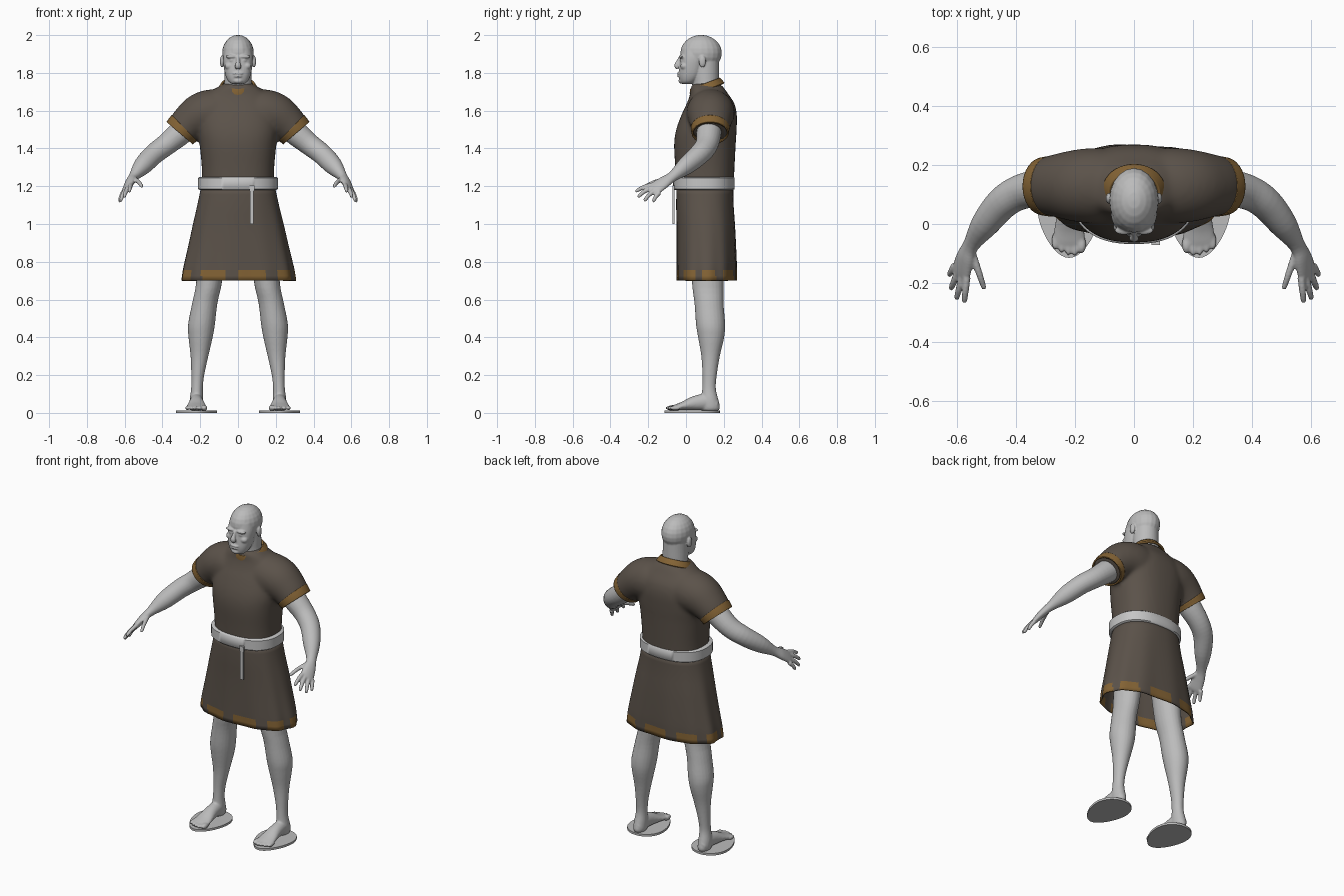
import bpy, bmesh, math
from mathutils import Vector, Matrix

cube = bpy.data.objects.get("Cube")
if cube:
    bpy.data.objects.remove(cube)


def material(name, rgb):
    m = bpy.data.materials.new(name)
    m.use_nodes = True
    m.diffuse_color = (*rgb, 1)
    m.node_tree.nodes["Principled BSDF"].inputs["Base Color"].default_value = (*rgb, 1)
    return m


SKIN = material("pale grey skin", (0.5, 0.5, 0.5))
CLOTH = material("dark brown cloth", (0.105, 0.085, 0.068))
TRIM = material("ochre trim", (0.23, 0.125, 0.035))
BELT = material("light grey belt", (0.56, 0.56, 0.56))
X, Z = Vector((1, 0, 0)), Vector((0, 0, 1))


def smooth_path(stations, steps):
    """Catmull-Rom interpolation of (x, y, z, a, b) stations."""
    p = [Vector(s) for s in stations]
    out = []
    for i in range(len(p) - 1):
        p0, p1, p2, p3 = p[max(i - 1, 0)], p[i], p[i + 1], p[min(i + 2, len(p) - 1)]
        for k in range(steps):
            t = k / steps
            out.append((p1 * 2 + (p2 - p0) * t + (p0 * 2 - p1 * 5 + p2 * 4 - p3) * t * t
                        + (p1 * 3 - p0 - p2 * 3 + p3) * t ** 3) * 0.5)
    return out + [p[-1]]


def loft(bm, stations, ref=X, n=24, power=2.0, level=False, steps=4, caps=True, fold=0.0):
    """Skin superelliptic rings along a path; a lies along ref, b across it."""
    path = smooth_path(stations, steps)
    centres = [Vector(s[:3]) for s in path]
    rings = []
    for i, s in enumerate(path):
        t = Z if level else (centres[min(i + 1, len(path) - 1)] - centres[max(i - 1, 0)]).normalized()
        u = (ref - t * ref.dot(t)).normalized()
        v = t.cross(u)
        ring = []
        for j in range(n):
            th = 2 * math.pi * j / n
            c, d = math.cos(th), math.sin(th)
            c = math.copysign(abs(c) ** (2 / power), c)
            d = math.copysign(abs(d) ** (2 / power), d)
            g = 1 + fold * i / len(path) * (math.cos(11 * th) + 0.6 * math.sin(7 * th + 1))
            ring.append(bm.verts.new(centres[i] + u * s[3] * c * g + v * s[4] * d * g))
        rings.append(ring)
    for r, q in zip(rings, rings[1:]):
        for j in range(n):
            bm.faces.new((r[j], r[(j + 1) % n], q[(j + 1) % n], q[j]))
    if caps:
        bm.faces.new(rings[0])
        bm.faces.new(rings[-1])


def blob(bm, centre, radii):
    m = Matrix.Translation(centre) @ Matrix.Diagonal((*radii, 1))
    bmesh.ops.create_uvsphere(bm, u_segments=20, v_segments=12, radius=1, matrix=m)


def finish(bm, name, mats, voxel=0, relax=3, mirror=False, thick=0):
    """Make the object; voxel fuses overlapping volumes into one soft surface."""
    bmesh.ops.recalc_face_normals(bm, faces=bm.faces)
    me = bpy.data.meshes.new(name)
    bm.to_mesh(me)
    bm.free()
    ob = bpy.data.objects.new(name, me)
    bpy.context.collection.objects.link(ob)
    for m in mats:
        me.materials.append(m)
    bpy.ops.object.select_all(action='DESELECT')
    ob.select_set(True)
    bpy.context.view_layer.objects.active = ob
    bpy.ops.object.shade_smooth_by_angle(angle=math.radians(50))
    if voxel:
        r = ob.modifiers.new("fuse", 'REMESH')
        r.mode, r.voxel_size, r.use_smooth_shade = 'VOXEL', voxel, True
        s = ob.modifiers.new("relax", 'SMOOTH')
        s.factor, s.iterations = 0.5, relax
    if thick:
        s = ob.modifiers.new("thickness", 'SOLIDIFY')
        s.thickness, s.offset = thick, -1
    if mirror:
        ob.modifiers.new("mirror", 'MIRROR').use_mirror_merge = False
    return ob


# Tunic body with both short sleeves fused
bm = bmesh.new()
loft(bm, [(0, .10, 1.19, .19, .152), (0, .10, 1.30, .192, .157), (0, .10, 1.42, .203, .163),
          (0, .108, 1.50, .213, .16), (0, .123, 1.58, .21, .146), (0, .13, 1.64, .19, .125),
          (0, .122, 1.69, .155, .10), (0, .11, 1.73, .10, .083), (0, .11, 1.75, .06, .05)],
     n=40, power=2.4, level=True)
for s in (1, -1):
    loft(bm, [(s * .08, .13, 1.585, .125, .125), (s * .14, .13, 1.588, .125, .128),
              (s * .20, .13, 1.573, .118, .122), (s * .26, .13, 1.532, .101, .108),
              (s * .302, .128, 1.488, .088, .097)], ref=Z, n=32)
finish(bm, "tunic_top", [CLOTH], voxel=.011, relax=8)

# Sleeve cuffs
bm = bmesh.new()
loft(bm, [(.284, .128, 1.508, .096, .103), (.296, .128, 1.496, .094, .101),
          (.309, .128, 1.481, .091, .098)], ref=Z, n=32, caps=False)
finish(bm, "sleeve_cuff", [TRIM], mirror=True, thick=.009)

# Collar band, tilted down at the front
bm = bmesh.new()
loft(bm, [(0, .112, 1.713, .108, .098), (0, .106, 1.729, .099, .092),
          (0, .10, 1.745, .088, .084)], n=40, caps=False)
finish(bm, "collar", [TRIM], thick=.012)

# Skirt with soft folds and a dashed hem
bm = bmesh.new()
loft(bm, [(0, .10, 1.20, .195, .15), (0, .10, 1.10, .216, .152), (0, .105, 1.0, .24, .154),
          (0, .108, .90, .262, .156), (0, .11, .80, .285, .158), (0, .11, .757, .294, .158),
          (0, .11, .70, .302, .158)],
     n=112, power=2.35, level=True, steps=2, caps=False, fold=.016)
for f in bm.faces:
    c = f.calc_center_median()
    turn = (math.atan2((c.y - .11) * 1.9, c.x) / math.tau + 1) * 9 + .2
    f.material_index = int(c.z < .757 and turn % 1 < .64)
finish(bm, "tunic_skirt", [CLOTH, TRIM], thick=.008)

# Belt and its hanging end
bm = bmesh.new()
loft(bm, [(0, .095, 1.18, .203, .156), (0, .095, 1.186, .211, .163),
          (0, .095, 1.244, .211, .163), (0, .095, 1.25, .203, .156)],
     n=64, power=2.35, level=True, steps=1)
finish(bm, "belt", [BELT])
bm = bmesh.new()
for x, z, w, h in ((.073, 1.10, .02, .2), (.074, 1.19, .028, .03)):
    m = Matrix.Translation((x, -.066, z)) @ Matrix.Diagonal((w, .012, h, 1))
    bmesh.ops.create_cube(bm, size=1, matrix=m)
finish(bm, "belt_end", [BELT])

# Head: neck, skull, jaw and features
bm = bmesh.new()
loft(bm, [(0, .11, 1.68, .085, .075), (0, .105, 1.74, .074, .071), (0, .102, 1.79, .072, .073),
          (0, .10, 1.86, .07, .075)], n=32, level=True)
blob(bm, (0, .08, 1.905), (.084, .11, .096))
loft(bm, [(0, .005, 1.742, .034, .03), (0, .012, 1.756, .052, .044), (0, .024, 1.79, .067, .062),
          (0, .033, 1.84, .076, .067), (0, .042, 1.885, .078, .071), (0, .05, 1.93, .07, .07)],
     n=32, power=2.3, level=True)
loft(bm, [(0, -.026, 1.888, .009, .009), (0, -.038, 1.862, .010, .012),
          (0, -.049, 1.838, .016, .013), (0, -.042, 1.824, .014, .010)], n=16)
for s in (1, -1):
    blob(bm, (s * .034, -.022, 1.886), (.032, .015, .010))
    blob(bm, (s * .032, -.020, 1.866), (.014, .012, .008))
    blob(bm, (s * .046, -.008, 1.836), (.025, .022, .020))
    blob(bm, (s * .085, .087, 1.86), (.011, .019, .032))
blob(bm, (0, -.037, 1.797), (.026, .010, .006))
blob(bm, (0, -.036, 1.782), (.021, .010, .006))
blob(bm, (0, -.026, 1.758), (.025, .014, .014))
finish(bm, "head", [SKIN], voxel=.0045, relax=2)

# Arm with hand
bm = bmesh.new()
spread = Vector((.045, .045, -.04))
loft(bm, [(.22, .13, 1.56, .06, .06), (.30, .122, 1.487, .066, .066), (.38, .11, 1.42, .06, .058),
          (.445, .072, 1.37, .056, .055), (.505, .0, 1.308, .047, .049),
          (.552, -.07, 1.252, .029, .026), (.572, -.115, 1.222, .037, .022),
          (.587, -.165, 1.188, .042, .016), (.592, -.182, 1.176, .034, .009)], ref=spread)
fingers = [((.567, -.18, 1.207), (.576, -.268, 1.172)), ((.583, -.18, 1.192), (.603, -.256, 1.143)),
           ((.598, -.165, 1.177), (.622, -.222, 1.122)), ((.608, -.14, 1.167), (.628, -.175, 1.118)),
           ((.548, -.10, 1.238), (.507, -.222, 1.198))]
for base, tip in fingers:
    a, b = Vector(base), Vector(tip)
    mid = a.lerp(b, .55) + Vector((0, 0, .006))
    loft(bm, [(*a, .013, .013), (*mid, .0115, .0115), (*a.lerp(b, .93), .009, .009),
              (*b, .004, .004)], n=12)
finish(bm, "arm", [SKIN], voxel=.005, relax=3, mirror=True)

# Leg with foot and toes
bm = bmesh.new()
loft(bm, [(.13, .115, .95, .085, .09), (.152, .115, .70, .069, .084), (.176, .122, .58, .067, .077),
          (.193, .13, .47, .071, .077), (.198, .133, .40, .064, .069), (.204, .13, .30, .047, .049),
          (.213, .125, .20, .034, .038), (.217, .122, .13, .031, .036), (.22, .126, .07, .036, .045),
          (.22, .13, .03, .035, .05), (.22, .13, .012, .028, .042)], level=True)
loft(bm, [(.222, .165, .04, .026, .022), (.22, .12, .058, .034, .042), (.22, .05, .052, .039, .039),
          (.22, -.02, .036, .051, .022), (.22, -.06, .028, .055, .015),
          (.22, -.08, .025, .048, .010)])
for i, tip in enumerate((-.10, -.11, -.107, -.10, -.088)):
    r = .016 if i == 0 else .0115
    blob(bm, (.178 + .0225 * i, tip + .03, .026), (r, .03, r))
finish(bm, "leg", [SKIN], voxel=.0055, relax=3, mirror=True)

# Flat sole plate, wider at the heel
bm = bmesh.new()
rim = []
for i in range(40):
    c, s = math.cos(math.tau * i / 40), math.sin(math.tau * i / 40)
    rim.append(bm.verts.new((.22 + c * (.106 + .025 * s), .032 + .147 * s, 0)))
top = bmesh.ops.extrude_face_region(bm, geom=[bm.faces.new(rim)])["geom"]
bmesh.ops.translate(bm, vec=(0, 0, .013), verts=[v for v in top if isinstance(v, bmesh.types.BMVert)])
bm.faces.new(rim) if not any(all(v.co.z == 0 for v in f.verts) for f in bm.faces) else None
finish(bm, "sole_plate", [SKIN], mirror=True)
